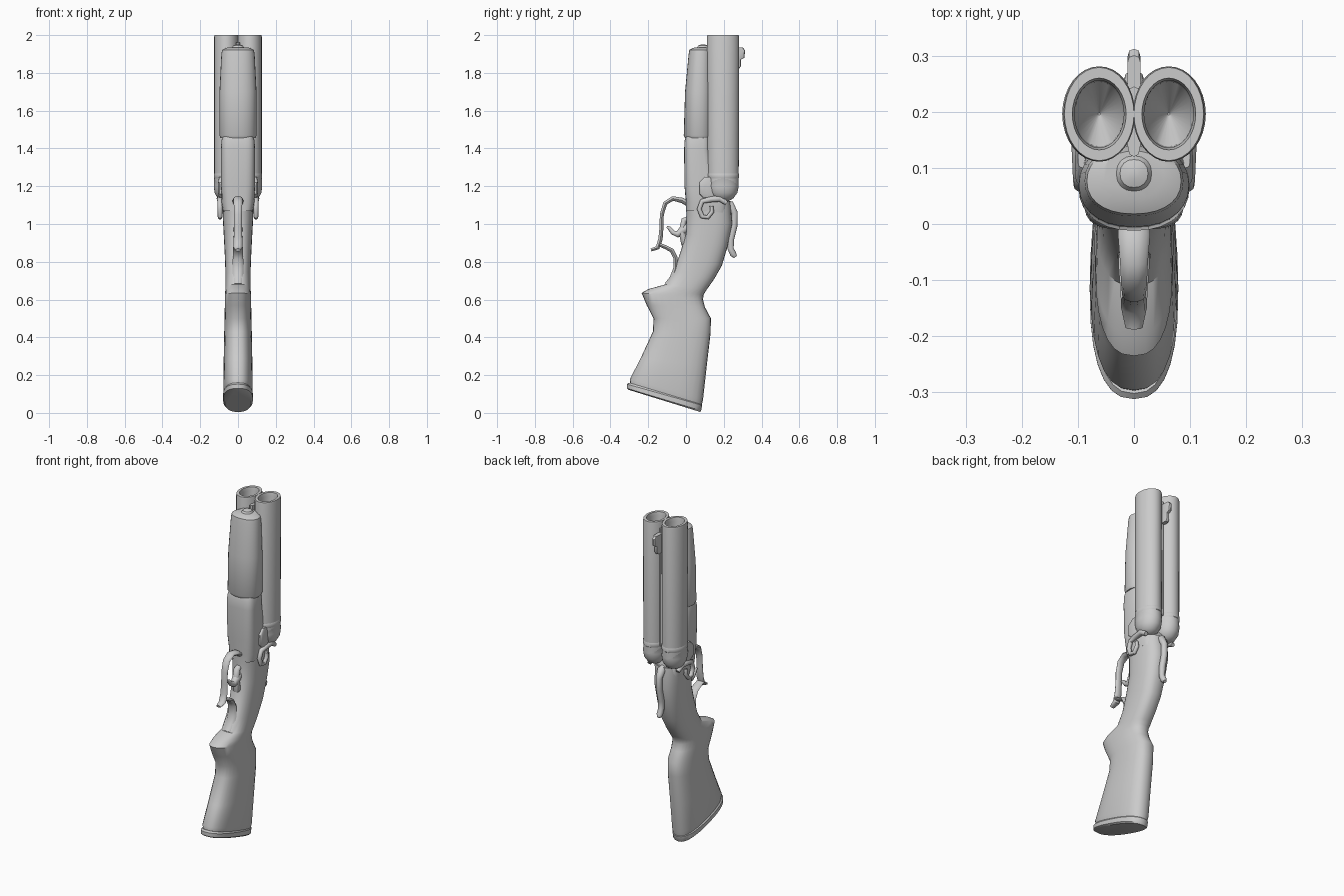
import bpy, bmesh, math
from mathutils import Vector

metal = bpy.data.materials.new("plain grey")
metal.diffuse_color = (0.6, 0.6, 0.6, 1)


def finish(name, bm, angle=35):
    bmesh.ops.recalc_face_normals(bm, faces=bm.faces)
    mesh = bpy.data.meshes.new(name)
    bm.to_mesh(mesh)
    bm.free()
    mesh.materials.append(metal)
    ob = bpy.data.objects.new(name, mesh)
    bpy.context.collection.objects.link(ob)
    bpy.ops.object.select_all(action='DESELECT')
    ob.select_set(True)
    bpy.context.view_layer.objects.active = ob
    bpy.ops.object.shade_smooth_by_angle(angle=math.radians(angle))
    return ob


def skin(name, rings, angle=35, cap_start=True, cap_end=True):
    """Join equal-length point rings into a closed skin."""
    bm = bmesh.new()
    rows = [[bm.verts.new(p) for p in ring] for ring in rings]
    n = len(rows[0])
    for a, b in zip(rows, rows[1:]):
        for i in range(n):
            j = (i + 1) % n
            bm.faces.new((a[i], a[j], b[j], b[i]))
    if cap_start:
        bm.faces.new(rows[0][::-1])
    if cap_end:
        bm.faces.new(rows[-1])
    return finish(name, bm, angle)


def power(v, e):
    return math.copysign(abs(v) ** e, v)


def section(yf, zf, yb, zb, half, e=0.8, n=28, cx=0):
    """Rounded section between a front point and a back point."""
    ring = []
    for i in range(n):
        t = math.tau * i / n
        s = (1 + power(math.sin(t), e)) / 2
        ring.append((cx + half * power(math.cos(t), e), yf + (yb - yf) * s, zf + (zb - zf) * s))
    return ring


def tube(name, path, sx=1.0, n=10):
    """Round rod along points (x, y, z, radius), x thickness scaled by sx."""
    pts = [Vector(p[:3]) for p in path]
    rings = []
    for k, p in enumerate(pts):
        d = (pts[min(k + 1, len(pts) - 1)] - pts[max(k - 1, 0)]).normalized()
        u = Vector((1, 0, 0))
        v = d.cross(u).normalized()
        r = path[k][3]
        rings.append([p + u * r * sx * math.cos(math.tau * i / n) + v * r * math.sin(math.tau * i / n)
                      for i in range(n)])
    return skin(name, rings, 50)


# Butt pad, stock with pistol grip, and wrist
skin("butt_pad", [section(*s) for s in (
    (-0.303, 0.122, 0.075, 0.005, 0.070), (-0.312, 0.130, 0.080, 0.012, 0.079),
    (-0.312, 0.152, 0.086, 0.040, 0.079), (-0.302, 0.160, 0.083, 0.046, 0.073))])
skin("stock", [section(*s) for s in (
    (-0.297, 0.155, 0.084, 0.042, 0.073), (-0.296, 0.180, 0.090, 0.070, 0.078),
    (-0.240, 0.290, 0.110, 0.250, 0.076), (-0.175, 0.430, 0.130, 0.420, 0.073),
    (-0.172, 0.500, 0.132, 0.500, 0.071), (-0.208, 0.570, 0.100, 0.560, 0.070),
    (-0.235, 0.635, 0.090, 0.600, 0.069), (-0.200, 0.655, 0.093, 0.625, 0.068),
    (-0.110, 0.680, 0.108, 0.650, 0.066), (-0.065, 0.750, 0.150, 0.710, 0.066),
    (-0.030, 0.850, 0.190, 0.780, 0.069), (0.000, 0.950, 0.220, 0.880, 0.074),
    (0.002, 1.050, 0.245, 1.000, 0.080), (0.000, 1.100, 0.235, 1.120, 0.082))])

# Receiver block with softened top
skin("receiver", [section(*s, 0.55) for s in (
    (0.000, 1.070, 0.220, 1.060, 0.080), (0.000, 1.110, 0.220, 1.140, 0.088),
    (-0.008, 1.200, 0.160, 1.230, 0.090), (-0.010, 1.390, 0.130, 1.390, 0.090),
    (-0.008, 1.440, 0.130, 1.440, 0.088), (0.000, 1.465, 0.125, 1.465, 0.082))])

# Fore-end grip tapering toward the muzzle
skin("fore_end", [section(*s, 0.9) for s in (
    (-0.005, 1.455, 0.140, 1.455, 0.092), (-0.012, 1.470, 0.145, 1.470, 0.099),
    (-0.005, 1.700, 0.145, 1.700, 0.098), (0.014, 1.900, 0.140, 1.900, 0.088),
    (0.018, 1.922, 0.135, 1.922, 0.084), (0.045, 1.935, 0.130, 1.935, 0.055))])
skin("fore_end_tip", [section(*s, 0.9, 16) for s in (
    (0.055, 1.930, 0.125, 1.930, 0.035), (0.065, 1.945, 0.115, 1.945, 0.025),
    (0.080, 1.950, 0.100, 1.950, 0.010))])

# Pair of hollow oval barrels, rounded breech ends and side levers
for side in (-1, 1):
    label = "left" if side < 0 else "right"

    def oval(z, rx, ry):
        return section(0.196 - ry, z, 0.196 + ry, z, rx, 1.0, 32, side * 0.062)

    skin(label + "_barrel", [oval(1.20, 0.064, 0.083), oval(1.99, 0.064, 0.085),
                             oval(2.00, 0.062, 0.083), oval(2.00, 0.048, 0.064),
                             oval(1.98, 0.044, 0.060), oval(1.45, 0.042, 0.058),
                             oval(1.38, 0.002, 0.002)])
    skin(label + "_breech", [oval(1.275, 0.060, 0.080), oval(1.265, 0.066, 0.085),
                             oval(1.245, 0.066, 0.085), oval(1.240, 0.064, 0.081),
                             oval(1.200, 0.066, 0.083), oval(1.165, 0.062, 0.076),
                             oval(1.135, 0.045, 0.054), oval(1.120, 0.020, 0.025)])
    x = side * 0.095
    tube(label + "_side_lever", [
        (x, 0.215, 1.11, 0.012), (x, 0.180, 1.135, 0.018), (x, 0.130, 1.13, 0.016),
        (x, 0.085, 1.12, 0.014), (x, 0.070, 1.08, 0.013), (x, 0.085, 1.04, 0.013),
        (x, 0.115, 1.035, 0.012), (x, 0.138, 1.065, 0.012), (x, 0.135, 1.095, 0.010)])
    # Side plate joining the breech to the receiver
    skin(label + "_side_plate", [section(y, z, 0.15, z, w, 0.4, 16, side * 0.085) for y, z, w in (
        (0.09, 1.14, 0.015), (0.07, 1.16, 0.020), (0.07, 1.22, 0.020), (0.10, 1.25, 0.015))])

# Rib between the barrels and the front sight
skin("barrel_rib", [section(0.12, z, 0.245, z, 0.012, 0.5, 12) for z in (1.25, 1.96)])
skin("front_sight", [section(0.225, z, y, z, 0.012, 0.5, 12) for z, y in (
    (1.82, 0.28), (1.835, 0.29), (1.87, 0.29), (1.88, 0.31), (1.92, 0.312), (1.935, 0.30))])

# Rear hammer spur
tube("rear_hammer", [(0, 0.19, 1.11, 0.022), (0, 0.235, 1.10, 0.024), (0, 0.257, 1.06, 0.018),
                     (0, 0.255, 0.99, 0.018), (0, 0.238, 0.92, 0.018), (0, 0.236, 0.87, 0.017),
                     (0, 0.250, 0.84, 0.018), (0, 0.262, 0.825, 0.010)])

# Trigger guard with its tail and the strap down the grip
tube("trigger_guard", [
    (0, 0.02, 1.10, 0.014), (0, -0.02, 1.125, 0.015), (0, -0.07, 1.135, 0.013),
    (0, -0.11, 1.11, 0.012), (0, -0.128, 1.05, 0.011), (0, -0.130, 0.98, 0.011),
    (0, -0.135, 0.92, 0.012), (0, -0.150, 0.875, 0.012), (0, -0.185, 0.862, 0.008)], 1.9)
tube("grip_strap", [
    (0, -0.140, 0.890, 0.010), (0, -0.105, 0.876, 0.011), (0, -0.075, 0.860, 0.012),
    (0, -0.055, 0.820, 0.012), (0, -0.055, 0.765, 0.013), (0, -0.075, 0.715, 0.012),
    (0, -0.105, 0.680, 0.010)], 2.3)

# Curved trigger
tube("trigger", [(0, 0.02, 0.99, 0.022), (0, -0.02, 0.965, 0.024), (0, -0.045, 0.945, 0.018),
                 (0, -0.070, 0.955, 0.013), (0, -0.090, 0.980, 0.010), (0, -0.102, 0.985, 0.006)], 1.0)
tube("trigger_base", [(0, 0.03, 0.90, 0.020), (0, -0.010, 0.90, 0.020), (0, -0.022, 0.96, 0.018),
                      (0, -0.010, 1.02, 0.016), (0, 0.03, 1.04, 0.012)], 1.2)
